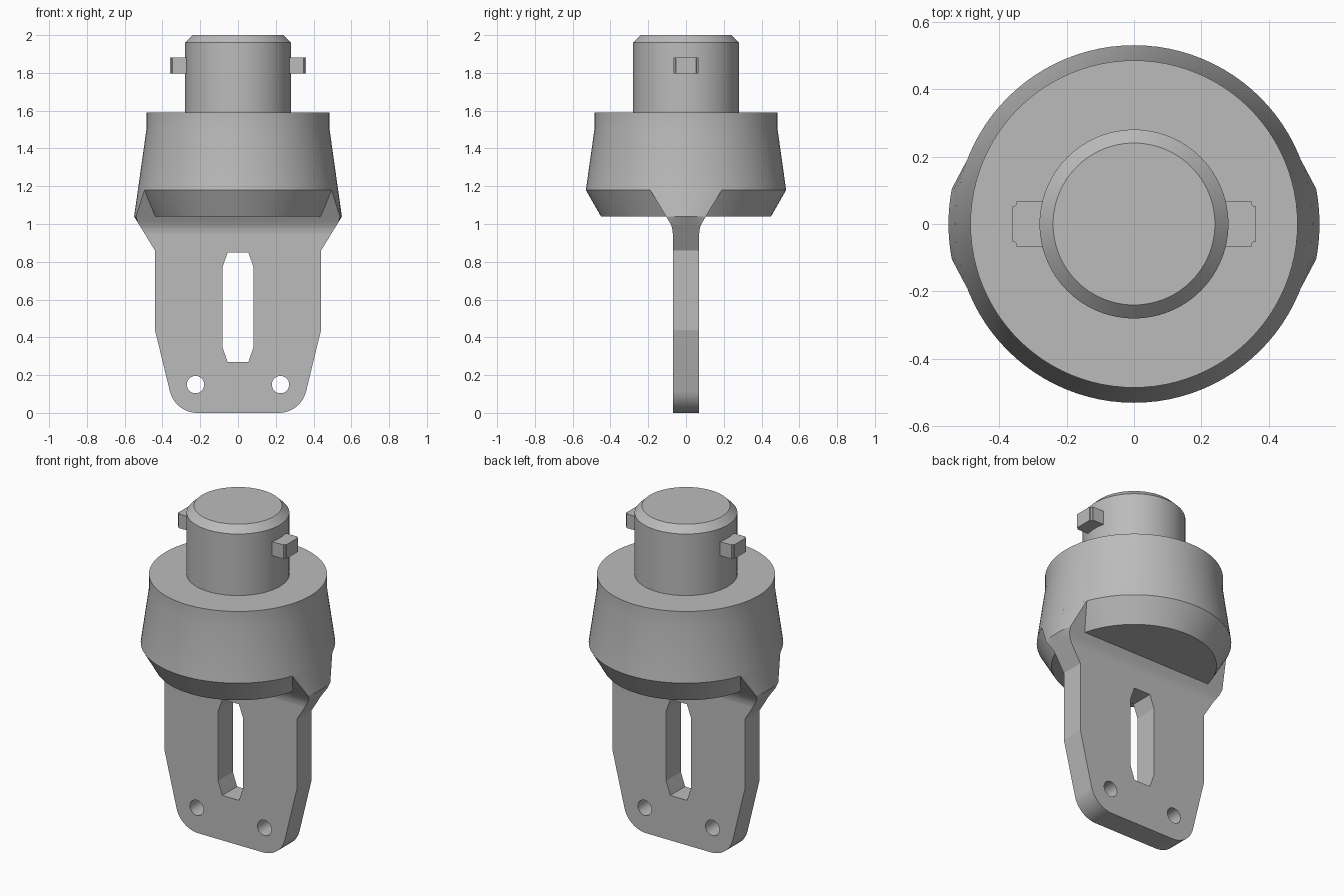
import bpy, bmesh, math

if "Cube" in bpy.data.objects:
    bpy.data.objects.remove(bpy.data.objects["Cube"])

grey = bpy.data.materials.new("plain grey")
grey.diffuse_color = (0.5, 0.5, 0.5, 1)
grey.use_nodes = True
grey.node_tree.nodes["Principled BSDF"].inputs["Base Color"].default_value = grey.diffuse_color


def finish(ob, angle=25):
    ob.data.materials.clear()
    ob.data.materials.append(grey)
    bpy.ops.object.select_all(action='DESELECT')
    ob.select_set(True)
    bpy.context.view_layer.objects.active = ob
    bpy.ops.object.shade_smooth_by_angle(angle=math.radians(angle))


def add_mesh(name, bm):
    bmesh.ops.recalc_face_normals(bm, faces=bm.faces)
    me = bpy.data.meshes.new(name)
    bm.to_mesh(me)
    bm.free()
    ob = bpy.data.objects.new(name, me)
    bpy.context.collection.objects.link(ob)
    finish(ob)


def loft(name, rings):
    """Skin a stack of equal-length point rings and cap both ends."""
    bm = bmesh.new()
    rows = [[bm.verts.new(p) for p in r] for r in rings]
    n = len(rows[0])
    for a, b in zip(rows, rows[1:]):
        for i in range(n):
            j = (i + 1) % n
            bm.faces.new((a[i], a[j], b[j], b[i]))
    bm.faces.new(rows[0])
    bm.faces.new(rows[-1])
    add_mesh(name, bm)


def circle(r, z, n=96):
    return [(r * math.cos(2 * math.pi * i / n), r * math.sin(2 * math.pi * i / n), z)
            for i in range(n)]


# turned parts: top pin with chamfer, and tapered collar
loft("pin", [circle(r, z) for r, z in ((.28, 1.55), (.28, 1.96), (.24, 2.0))])
loft("collar", [circle(r, z) for r, z in
                ((.45, 1.04), (.53, 1.18), (.485, 1.5), (.485, 1.59))])

# cross bar whose ends form the two locking lugs
bm = bmesh.new()
bmesh.ops.create_cube(bm, size=1)
for v in bm.verts:
    v.co.x *= .72
    v.co.y *= .132
    v.co.z = 1.84 + v.co.z * .084
upright = [e for e in bm.edges if abs(e.verts[0].co.z - e.verts[1].co.z) > .05]
bmesh.ops.bevel(bm, geom=upright, offset=.012, segments=3, affect='EDGES')
add_mesh("locking_lugs", bm)


# flared web joining collar and plate, with ends following the collar cone
def web_ring(z, w, x, curved):
    n = 12
    ys = [-w + 2 * w * i / n for i in range(n + 1)]
    end = [(math.sqrt(x * x - y * y) if curved else x, y) for y in ys]
    return [(a, y, z) for a, y in end] + [(-a, -y, z) for a, y in end]


loft("flared_web", [web_ring(*r) for r in (
    (1.18, .19, .53, True), (1.04, .105, .55, True), (1.01, .087, .532, False),
    (.99, .077, .52, False), (.97, .072, .507, False), (.95, .07, .495, False))])


# flat plate with slot and two holes, as a filled extruded outline
def hole(cx, cz, r, n=32):
    return [(cx + r * math.cos(2 * math.pi * i / n), cz + r * math.sin(2 * math.pi * i / n))
            for i in range(n)]


right = [(.495, .95), (.44, .86), (.44, .44)]
for i in range(13):
    a = math.radians(-14 - 76 * i / 12)
    right.append((.215 + .15 * math.cos(a), .15 + .15 * math.sin(a)))
outline = right + [(-x, z) for x, z in reversed(right)]
half_slot = [(.055, .848), (.083, .77), (.083, .35), (.055, .27)]
slot = half_slot + [(-x, z) for x, z in reversed(half_slot)]

cu = bpy.data.curves.new("plate", 'CURVE')
cu.dimensions = '2D'
cu.fill_mode = 'BOTH'
cu.extrude = .07
for pts in (outline, slot, hole(.225, .15, .046), hole(-.225, .15, .046)):
    sp = cu.splines.new('POLY')
    sp.points.add(len(pts) - 1)
    for p, (x, z) in zip(sp.points, pts):
        p.co = (x, z, 0, 1)
    sp.use_cyclic_u = True
plate = bpy.data.objects.new("plate", cu)
bpy.context.collection.objects.link(plate)
plate.rotation_euler.x = math.pi / 2
bpy.ops.object.select_all(action='DESELECT')
plate.select_set(True)
bpy.context.view_layer.objects.active = plate
bpy.ops.object.convert(target='MESH')
plate = bpy.context.view_layer.objects.active
bm = bmesh.new()
bm.from_mesh(plate.data)
bmesh.ops.remove_doubles(bm, verts=bm.verts, dist=.0005)
bmesh.ops.recalc_face_normals(bm, faces=bm.faces)
bm.to_mesh(plate.data)
bm.free()
finish(plate, 12)
